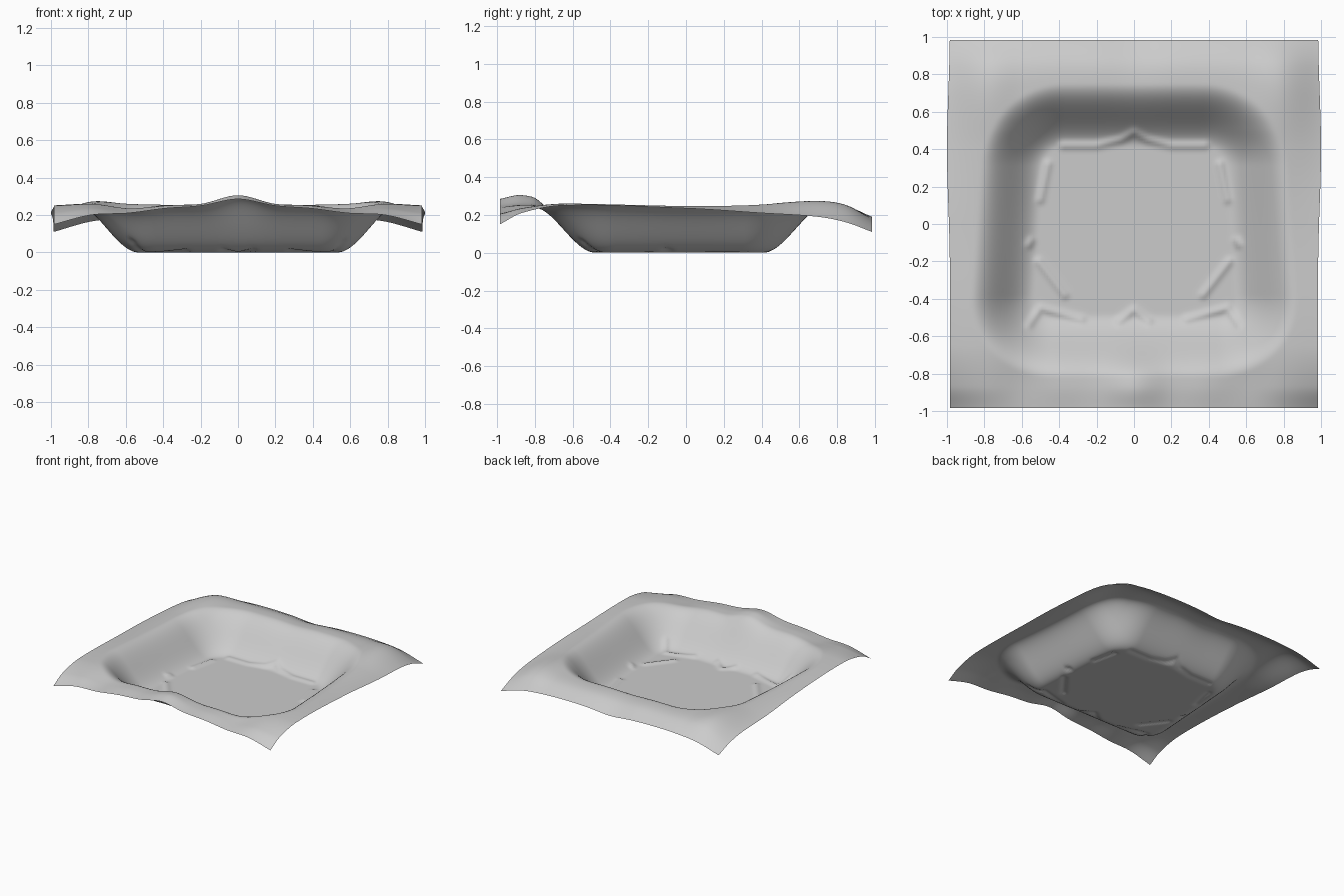
import bpy
import bmesh
import math
from mathutils import Vector
from mathutils.geometry import intersect_point_line

cube = bpy.data.objects.get("Cube")
if cube:
    bpy.data.objects.remove(cube)

HALF_Y = 0.985

# Rim heights: one row per depth, columns from the centre line out to the side
COLS = [0, 0.2, 0.4, 0.6, 0.8, 1]
ROWS = {
    -0.985: [0.285, 0.25, 0.235, 0.21, 0.20, 0.15],
    -0.87: [0.305, 0.26, 0.25, 0.225, 0.235, 0.21],
    -0.65: [0.26, 0.25, 0.25, 0.25, 0.26, 0.25],
    0: [0.25, 0.25, 0.25, 0.25, 0.25, 0.235],
    0.4: [0.25, 0.25, 0.25, 0.255, 0.255, 0.21],
    0.7: [0.25, 0.255, 0.255, 0.26, 0.27, 0.19],
    0.85: [0.235, 0.245, 0.245, 0.245, 0.245, 0.16],
    0.985: [0.17, 0.185, 0.19, 0.185, 0.165, 0.11],
}

# Small creases around the floor, mirrored across the centre line
CREASES = [
    ((0.07, 0.45), (0.2, 0.42)), ((0.2, 0.42), (0.38, 0.42)),
    ((0, 0.49), (0.07, 0.45)), ((0.46, 0.32), (0.5, 0.13)),
    ((0.55, -0.09), (0.56, -0.11)), ((0.51, -0.2), (0.37, -0.38)),
    ((0.5, -0.45), (0.56, -0.54)), ((0.28, -0.51), (0.5, -0.45)),
    ((0, -0.46), (0.08, -0.52)),
]
CREASES = [(Vector(a), Vector(b)) for a, b in CREASES]


def spline(xs, ys, x):
    """Smooth curve through the points, evaluated at x."""
    x = min(max(x, xs[0]), xs[-1])
    i = 0
    while i < len(xs) - 2 and x > xs[i + 1]:
        i += 1

    def slope(k):
        a, b = max(k - 1, 0), min(k + 1, len(xs) - 1)
        if k == 0 and xs[0] == 0:
            return 0
        return (ys[b] - ys[a]) / (xs[b] - xs[a])

    h = xs[i + 1] - xs[i]
    t = (x - xs[i]) / h
    s = t * t * (3 - 2 * t)
    return (ys[i] * (1 - s) + ys[i + 1] * s
            + h * t * (1 - t) * ((1 - t) * slope(i) - t * slope(i + 1)))


def wall(x, y):
    """0 on the floor, 1 on the rim, measured from a rounded tapered floor."""
    r = 0.1
    side = 0.505 - 0.07 * max(min(y, 0.5), -0.6)
    dx = x - side + r
    dy = max(y - 0.41, -0.48 - y) + r
    d = math.hypot(max(dx, 0), max(dy, 0)) + min(max(dx, dy), 0) - r
    t = min(max(d / 0.34, 0), 1)
    return t * t * (3 - 2 * t)


def crease(x, y):
    p = Vector((x, y))
    best = 1
    for a, b in CREASES:
        q, t = intersect_point_line(p, a, b)
        q = a.lerp(b, min(max(t, 0), 1))
        best = min(best, (p - q).length)
    return 0.012 * math.exp(-(best / 0.02) ** 2)


# Draped sheet: a fine grid pressed down into a shallow basin
bm = bmesh.new()
bmesh.ops.create_grid(bm, x_segments=140, y_segments=140, size=1)
depths = list(ROWS)
for v in bm.verts:
    y = v.co.y * HALF_Y
    x = v.co.x * (0.983 + 0.017 * math.exp(-((y - 0.4) / 0.4) ** 2))
    column = [spline(COLS, ROWS[d], abs(v.co.x)) for d in depths]
    rim = spline(depths, column, y)
    z = rim * wall(abs(x), y)
    if abs(x) < 0.7 and abs(y) < 0.65:
        z += crease(abs(x), y)
    v.co = (x, y, z)
for f in bm.faces:
    f.smooth = True

mesh = bpy.data.meshes.new("draped_sheet")
bm.to_mesh(mesh)
bm.free()
sheet = bpy.data.objects.new("draped_sheet", mesh)
bpy.context.collection.objects.link(sheet)

# Plain grey cloth
mat = bpy.data.materials.new("light_grey")
mat.use_nodes = True
color = (0.6, 0.6, 0.6, 1)
mat.diffuse_color = color
mat.node_tree.nodes["Principled BSDF"].inputs["Base Color"].default_value = color
mesh.materials.append(mat)
